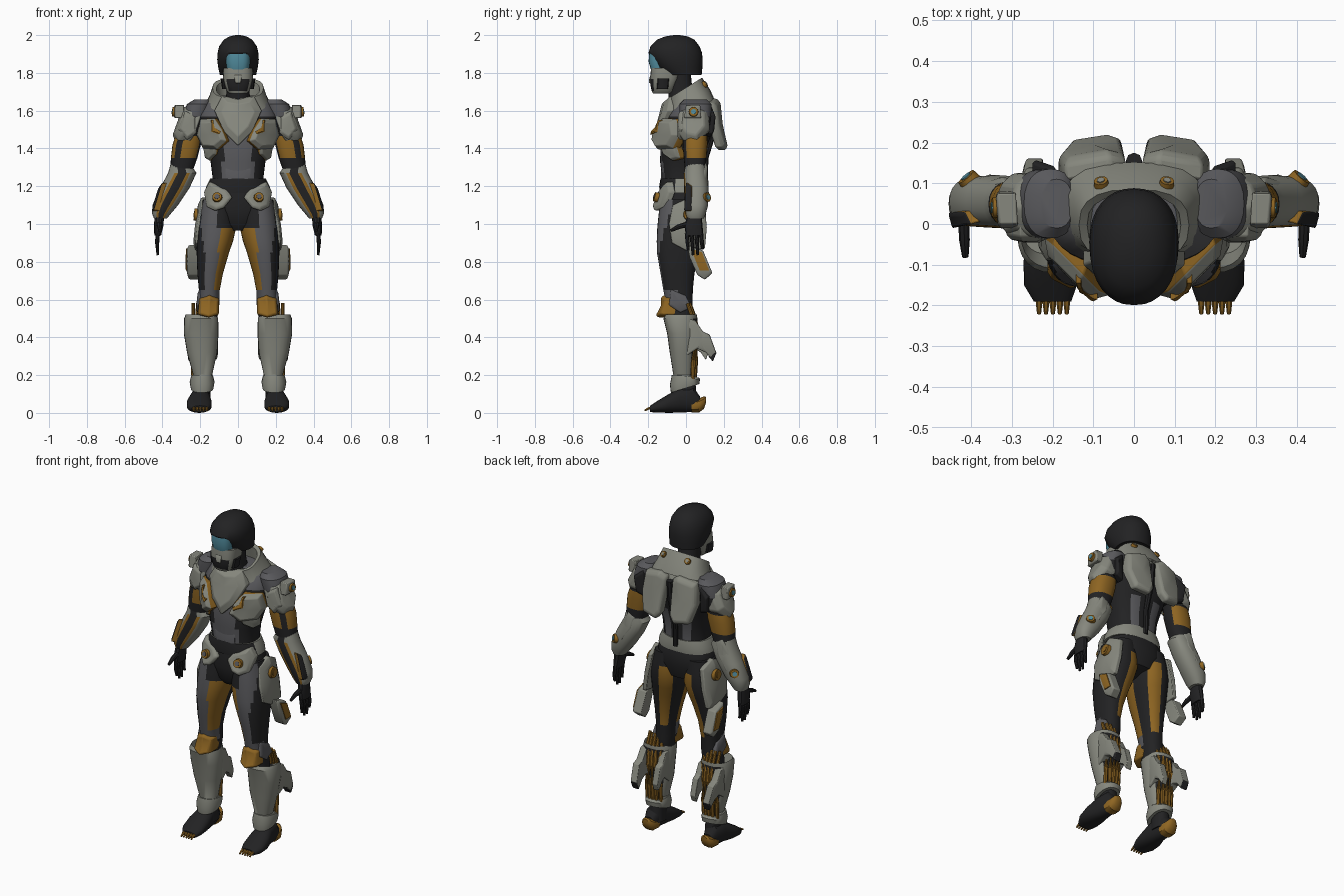
import bpy, bmesh, math
from mathutils import Vector as V

def material(name, r, g, b):
    m = bpy.data.materials.new(name)
    m.diffuse_color = (r, g, b, 1)
    return m

BLACK, GREY, LIGHT, GOLD, TEAL = range(5)
MATS = [material("black", .016, .016, .017), material("dark grey", .1, .1, .108),
        material("light grey", .24, .245, .208), material("gold", .27, .13, .016),
        material("teal", .085, .27, .35)]

def finish(name, bm, mirror=True, bevel=0, angle=35):
    bmesh.ops.recalc_face_normals(bm, faces=bm.faces)
    me = bpy.data.meshes.new(name)
    bm.to_mesh(me)
    bm.free()
    for m in MATS:
        me.materials.append(m)
    for p in me.polygons:
        p.use_smooth = True
    me.set_sharp_from_angle(angle=math.radians(angle))
    ob = bpy.data.objects.new(name, me)
    bpy.context.collection.objects.link(ob)
    if bevel:
        b = ob.modifiers.new("bevel", 'BEVEL')
        b.width, b.segments = bevel, 2
    if mirror:
        ob.modifiers.new("mirror", 'MIRROR').use_mirror_merge = False
    return ob

def skin(bm, rings, rule, cap=True):
    n = len(rings[0])
    for a, b in zip(rings, rings[1:]):
        for i in range(n):
            f = bm.faces.new((a[i], a[(i + 1) % n], b[(i + 1) % n], b[i]))
            f.material_index = rule(f.calc_center_median(), 360 * (i + .5) / n)
    if cap:
        for r in (rings[0], rings[-1]):
            f = bm.faces.new(r)
            f.material_index = rule(f.calc_center_median(), 0)

def loft(name, secs, mat, mirror=True, n=24, p=2.3, ax='z', cap=True):
    """Rings (x, y, z, rx, ry, tilt); angle 0 = +x, 90 = back, 270 = front."""
    bm = bmesh.new()
    rings = []
    for s in secs:
        x, y, z, rx, ry = s[:5]
        t = s[5] if len(s) > 5 else 0
        ring = []
        for i in range(n):
            a = 2 * math.pi * i / n
            c, q = math.cos(a), math.sin(a)
            c = math.copysign(abs(c) ** (2 / p), c) * rx
            q = math.copysign(abs(q) ** (2 / p), q) * ry
            ring.append(bm.verts.new((x + c, y + q, z + t * q) if ax == 'z' else (x + c, y, z + q)))
        rings.append(ring)
    skin(bm, rings, mat if callable(mat) else lambda c, a: mat, cap)
    return finish(name, bm, mirror)

def plate(name, pts, push, dome, mat, mirror=True, rim=None, inset=.75, bevel=.004):
    """Domed armour plate: outline, thickness vector, raised centre vector."""
    bm = bmesh.new()
    P = [V(p) for p in pts]
    mid = sum(P, V()) / len(P)
    back = [bm.verts.new(p + V(push)) for p in P]
    edge = [bm.verts.new(p) for p in P]
    top = [bm.verts.new(mid + (p - mid) * inset + V(dome)) for p in P]
    skin(bm, [back, edge], lambda c, a: mat if rim is None else rim, False)
    skin(bm, [edge, top], lambda c, a: mat, False)
    for ring, off in ((top, V(dome) * 1.15), (back, V(push))):
        c = bm.verts.new(mid + off)
        for i in range(len(P)):
            bm.faces.new((ring[i], ring[(i + 1) % len(P)], c)).material_index = mat
    return finish(name, bm, mirror, bevel)

def tube(name, paths, mat, n=8, mirror=True):
    """Several tapered tubes, each a list of (x, y, z, radius)."""
    bm = bmesh.new()
    for path in paths:
        pts = [V(p[:3]) for p in path]
        rings = []
        for k, p in enumerate(pts):
            q = (pts[min(k + 1, len(pts) - 1)] - pts[max(k - 1, 0)]).to_track_quat('Z', 'Y')
            rings.append([bm.verts.new(p + q @ V((math.cos(2 * math.pi * i / n), math.sin(2 * math.pi * i / n), 0)) * path[k][3]) for i in range(n)])
        skin(bm, rings, lambda c, a: mat)
    return finish(name, bm, mirror)

def disc(name, loc, normal, r, centre):
    """Round stud: gold ring with a coloured centre."""
    bm = bmesh.new()
    for rad, h, m in ((r, .011, GOLD), (r * .55, .014, centre)):
        new = bmesh.ops.create_cone(bm, cap_ends=True, segments=16, radius1=rad, radius2=rad * .9, depth=h * 2)
        for f in {f for v in new['verts'] for f in v.link_faces}:
            f.material_index = m
    q = V(normal).to_track_quat('Z', 'Y')
    for v in bm.verts:
        v.co = q @ v.co + V(loc)
    finish(name, bm)

# head
loft("helmet", [(0, -.01, 1.79, .096, .093), (0, -.035, 1.83, .105, .122), (0, -.045, 1.87, .11, .133), (0, -.057, 1.905, .108, .142), (0, -.058, 1.94, .1, .13),
                (0, -.055, 1.975, .076, .1), (0, -.05, 1.993, .045, .06), (0, -.05, 2, .012, .015)], BLACK, False, 32, 2.2)
loft("visor", [(0, -.115, 1.815, .058, .07), (0, -.118, 1.86, .066, .08), (0, -.118, 1.906, .066, .077)], TEAL, False, 24, 3)
loft("jaw", [(0, -.125, 1.69, .045, .05), (0, -.12, 1.705, .062, .062), (0, -.118, 1.735, .072, .07), (0, -.112, 1.768, .08, .078), (0, -.1, 1.825, .078, .085)],
     lambda c, a: BLACK if c.y < -.15 and abs(c.x) < .055 and 1.7 < c.z < 1.768 else LIGHT, False, 24, 2.8)
plate("nose_guard", [(-.022, -.186, 1.79), (.022, -.186, 1.79), (.014, -.194, 1.745), (-.014, -.194, 1.745)], (0, .02, 0), (0, -.004, 0), LIGHT, False)
plate("chin_guard", [(-.03, -.178, 1.715), (.03, -.178, 1.715), (.02, -.172, 1.692), (-.02, -.172, 1.692)], (0, .02, 0), (0, -.004, 0), LIGHT, False)
loft("jaw_vent", [(.07, -.125, 1.715, .014, .03), (.078, -.12, 1.77, .014, .03)], BLACK, n=12)
loft("neck", [(0, -.01, 1.6, .075, .075), (0, -.03, 1.7, .06, .065), (0, -.045, 1.8, .06, .07)], BLACK, False)
loft("collar", [(0, .03, 1.62, .18, .122, .3), (0, .02, 1.665, .155, .108, .42), (0, -.003, 1.72, .135, .088, .62),
                (0, -.003, 1.715, .115, .074, .6), (0, .01, 1.64, .1, .08, .3)], LIGHT, False, 20, 2.6, cap=False)
disc("collar_stud", (.08, .098, 1.738), (.15, .8, .6), .019, LIGHT)

# torso
def torso_rule(c, a):
    x = abs(c.x)
    if c.z > 1.56:
        return LIGHT if c.y > .08 and x < .2 else GREY
    if c.y < -.05 and x < .085:
        return GREY
    return GREY if c.y > .05 and .03 < x < .095 and c.z < 1.42 else BLACK
loft("torso", [(0, -.02, 1.16, .15, .11), (0, -.02, 1.25, .135, .108), (0, -.022, 1.33, .145, .115), (0, -.01, 1.42, .168, .125),
               (0, .01, 1.5, .185, .135), (0, .025, 1.57, .21, .125), (0, .035, 1.64, .175, .1), (0, .03, 1.68, .1, .075)], torso_rule, False, 32, 2.5)
plate("belly_panel", [(-.068, -.125, 1.3), (.068, -.125, 1.3), (.06, -.126, 1.21), (.03, -.13, 1.175), (-.03, -.13, 1.175), (-.06, -.126, 1.21)],
      (0, .03, 0), (0, -.006, 0), GREY, False, bevel=0)
plate("chest_plate", [(-.085, -.085, 1.675), (0, -.1, 1.66), (.085, -.085, 1.675), (.125, -.1, 1.6), (.075, -.145, 1.49), (0, -.165, 1.415),
                      (-.075, -.145, 1.49), (-.125, -.1, 1.6)], (0, .04, 0), (0, -.024, 0), LIGHT, False, inset=.7)
plate("breast_plate", [(.125, -.125, 1.56), (.2, -.05, 1.555), (.22, -.035, 1.47), (.185, -.07, 1.4), (.11, -.15, 1.395), (.06, -.175, 1.44), (.085, -.165, 1.5)],
      (-.015, .04, 0), (.012, -.025, 0), LIGHT, rim=GOLD)
plate("rib_plate", [(.11, -.135, 1.41), (.185, -.05, 1.41), (.175, -.03, 1.35), (.15, -.07, 1.335), (.115, -.12, 1.37)],
      (-.02, .03, 0), (.008, -.012, 0), LIGHT, rim=GOLD)
plate("breast_trim", [(.09, -.185, 1.49), (.125, -.15, 1.5), (.13, -.145, 1.55), (.142, -.145, 1.55), (.14, -.155, 1.488), (.1, -.19, 1.475)],
      (0, .03, 0), (.002, -.004, 0), GOLD, bevel=0)
plate("back_plate", [(.02, .155, 1.64), (.06, .165, 1.665), (.17, .145, 1.64), (.185, .16, 1.52), (.155, .195, 1.405), (.06, .21, 1.39), (.03, .2, 1.43)],
      (0, -.04, 0), (0, .016, 0), LIGHT, inset=.85, bevel=.008)
tube("spine", [[(0, .1, 1.2, .014), (0, .105, 1.35, .014), (0, .145, 1.5, .02), (0, .155, 1.62, .02)]], BLACK, mirror=False)
plate("back_fin", [(.19, .13, 1.63), (.25, .15, 1.58), (.24, .14, 1.48), (.19, .13, 1.46)], (0, -.04, 0), (0, .01, 0), BLACK)

# hips
loft("pelvis", [(0, -.05, .965, .05, .05), (0, -.02, 1.0, .13, .105), (0, -.015, 1.08, .18, .125), (0, -.015, 1.15, .17, .12), (0, -.02, 1.2, .145, .11)], BLACK, False)
loft("belt", [(0, -.02, 1.165, .175, .12), (0, -.02, 1.2, .168, .122), (0, -.02, 1.24, .148, .115)], lambda c, a: LIGHT if c.y > -.06 else BLACK, False)
plate("hip_plate", [(.06, -.13, 1.185), (.15, -.1, 1.225), (.18, -.09, 1.17), (.165, -.12, 1.09), (.12, -.165, 1.07), (.075, -.17, 1.085), (.03, -.15, 1.14)],
      (0, .035, 0), (0, -.016, 0), LIGHT, bevel=.006)
disc("hip_stud", (.11, -.158, 1.142), (.15, -1, .3), .027, GREY)
plate("side_plate", [(.19, -.07, 1.1), (.195, .02, 1.14), (.185, .1, 1.1), (.205, .11, .98), (.225, .1, .87), (.225, .0, .86), (.225, -.075, .9), (.215, -.09, 1.0)],
      (-.025, 0, 0), (.014, 0, 0), LIGHT)
disc("side_stud", (.221, .02, 1.05), (1, 0, .1), .035, GOLD)
plate("pouch", [(.262, .005, .89), (.262, .09, .86), (.265, .14, .74), (.258, .1, .705), (.262, .06, .73), (.265, .02, .82)],
      (-.055, 0, 0), (.008, 0, 0), LIGHT, bevel=.012)
plate("pouch_panel", [(.274, .025, .87), (.274, .085, .85), (.276, .122, .755), (.276, .072, .755)], (-.012, 0, 0), (.002, 0, 0), GOLD, bevel=0)

# legs
def thigh_rule(c, a):
    if c.z < .56:
        return BLACK
    shift = max(0, c.z - .8) * 140
    if 180 < a < 248 + shift * .6 and .68 < c.z < 1.0:
        return GOLD
    if 248 + shift * .6 < a < 292 + shift or (c.z < .66 and a > 180):
        return GREY
    return GOLD if 92 < a < 138 and .62 < c.z < 1.02 else BLACK
loft("thigh", [(.105, -.02, 1.13, .08, .115), (.11, -.02, 1.05, .095, .125), (.113, -.022, .98, .103, .13), (.122, -.033, .91, .096, .122), (.133, -.041, .85, .086, .113),
               (.147, -.045, .74, .068, .09), (.152, -.042, .65, .055, .078), (.153, -.035, .58, .055, .07), (.17, -.03, .46, .055, .06)], thigh_rule, n=32)
plate("knee_pad", [(.1, -.09, .605), (.15, -.115, .625), (.205, -.09, .605), (.213, -.12, .52), (.155, -.15, .505), (.102, -.12, .52)],
      (0, .075, 0), (0, -.018, 0), GOLD, bevel=.006, inset=.82)
plate("knee_side", [(.205, -.08, .655), (.21, .0, .62), (.215, .03, .56), (.215, -.03, .53), (.215, -.09, .57)], (-.02, 0, 0), (.006, 0, 0), GREY)
loft("shin_guard", [(.2, -.025, .42, .07, .05), (.195, -.025, .52, .082, .083), (.195, -.03, .5, .09, .09), (.195, -.022, .42, .092, .078), (.19, -.02, .32, .08, .066),
                    (.187, -.015, .2, .05, .052), (.19, -.01, .185, .06, .065)], lambda c, a: BLACK if 50 < a < 130 and c.z < .5 else LIGHT)
loft("ankle_cuff", [(.19, -.005, .195, .058, .07, -.1), (.19, -.005, .165, .066, .08, .2), (.19, -.005, .13, .06, .075, .3)], LIGHT)
tube("calf_tubes", [[(x, y + d, z, r) for y, z, r in ((.02, .58, .009), (.048, .5, .011), (.062, .4, .012), (.052, .28, .012), (.047, .17, .01))]
                    for x, d in ((.145, -.012), (.168, -.002), (.191, 0), (.214, -.002), (.237, -.012))], GOLD)
fin = [(-.01, .5), (.05, .49), (.09, .43), (.125, .415), (.16, .32), (.14, .28), (.105, .32), (.06, .34), (0, .3)]
plate("outer_calf_fin", [(.272 - .1 * max(0, .4 - z), y, z) for y, z in fin], (-.04, 0, 0), (.006, 0, 0), LIGHT)
plate("inner_calf_fin", [(.112, y * .75, z) for y, z in fin], (.035, 0, 0), (-.005, 0, 0), LIGHT)
plate("fin_tip", [(.264, .12, .33), (.264, .162, .32), (.262, .142, .272), (.262, .118, .3)], (-.04, 0, 0), (.002, 0, 0), BLACK)

# feet
loft("ankle", [(.19, 0, .05, .045, .06), (.19, 0, .22, .04, .045)], BLACK)
loft("foot", [(.2, .075, .05, .03, .035), (.2, .04, .07, .045, .065), (.2, -.03, .068, .052, .066), (.205, -.09, .05, .066, .05),
              (.205, -.15, .033, .065, .031), (.2, -.19, .021, .046, .017)], BLACK, ax='y')
loft("heel", [(.2, .03, .035, .046, .033), (.2, .07, .04, .045, .037), (.2, .095, .055, .032, .033), (.2, .107, .07, .015, .014)], GOLD, ax='y', n=12)
tube("toes", [[(x, -.16, .028, .009), (x, -.195, .025, .008), (x, -.22, .012, .005)] for x in (.165, .182, .199, .216, .233)], GOLD, 6)

# arms
loft("shoulder", [(.19, .05, 1.66, .04, .06, 0), (.205, .05, 1.635, .065, .085), (.225, .05, 1.57, .07, .085), (.235, .05, 1.48, .06, .07)],
     lambda c, a: GREY if c.z > 1.55 else BLACK)
loft("upper_arm", [(.24, .05, 1.55, .06, .06), (.262, .048, 1.465, .07, .065), (.272, .048, 1.42, .075, .066), (.285, .048, 1.35, .07, .06), (.3, .05, 1.28, .06, .055)],
     lambda c, a: GOLD if 1.33 < c.z < 1.465 and (a < 150 or a > 205) and not 285 < a < 318 else BLACK)
plate("shoulder_guard", [(.25, -.03, 1.6), (.275, .04, 1.625), (.25, .12, 1.6), (.3, .125, 1.5), (.33, .06, 1.425), (.315, -.01, 1.44), (.285, -.045, 1.49)],
      (-.06, 0, -.01), (.03, 0, .014), LIGHT, inset=.7, bevel=.008)
plate("shoulder_front", [(.225, -.03, 1.57), (.28, -.03, 1.6), (.315, -.025, 1.5), (.27, -.035, 1.445), (.22, -.035, 1.48)], (0, .05, 0), (0, -.012, 0), LIGHT)
plate("shoulder_fin", [(.33, 0, 1.63), (.335, .075, 1.63), (.335, .08, 1.56), (.33, -.01, 1.56)], (-.045, 0, 0), (.004, 0, 0), LIGHT)
disc("shoulder_stud", (.337, .04, 1.594), (1, 0, .1), .027, TEAL)
def forearm_rule(c, a):
    if 255 < a < 282:
        return BLACK
    return GOLD if 240 < a < 300 and c.z < 1.27 else LIGHT
loft("forearm", [(.305, .05, 1.325, .05, .05), (.295, .05, 1.27, .075, .062), (.335, .055, 1.19, .078, .065), (.385, .055, 1.1, .068, .062),
                 (.405, .05, 1.055, .05, .055), (.41, .05, 1.03, .035, .045)], forearm_rule)
plate("elbow_guard", [(.27, .1, 1.31), (.32, .105, 1.325), (.365, .09, 1.25), (.4, .1, 1.15), (.36, .115, 1.13), (.29, .11, 1.23)],
      (0, -.03, 0), (0, .01, 0), LIGHT)
disc("forearm_stud", (.405, .108, 1.14), (.65, .75, .2), .027, TEAL)
plate("forearm_blade", [(.4, .0, 1.22), (.415, .03, 1.2), (.455, .03, 1.07), (.445, -.01, 1.07)], (-.04, .01, 0), (.006, -.004, 0), BLACK, rim=GOLD)

# hands
loft("palm", [(.415, .045, 1.06, .025, .035), (.42, .04, .99, .025, .048), (.425, .045, .94, .018, .046)], BLACK, n=12)
tube("fingers", [[(.425, y, .95, .012), (.428, y + .004, .9, .011), (.424, y + .007, e, .007)] for y, e in ((.005, .86), (.03, .835), (.055, .835), (.08, .865))]
     + [[(.418, .01, 1.0, .014), (.416, -.04, .985, .013), (.414, -.08, .965, .008)]], BLACK)
